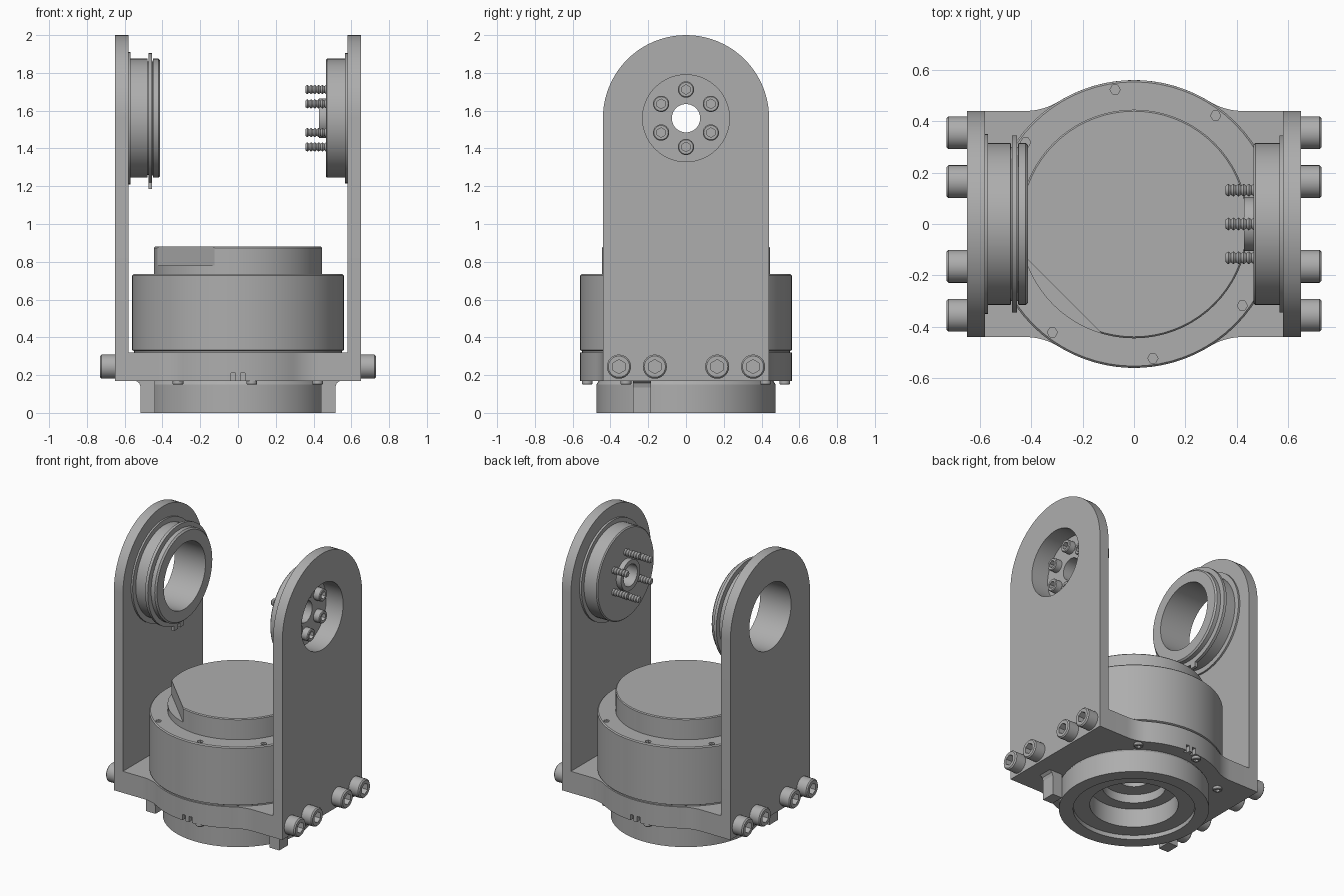
import bpy, bmesh
from math import sin, cos, pi, radians, atan2, sqrt
from mathutils import Matrix, Vector

cube = bpy.data.objects.get("Cube")
if cube:
    bpy.data.objects.remove(cube)

grey = bpy.data.materials.new("machined grey")
grey.use_nodes = True
grey.diffuse_color = (0.42, 0.42, 0.42, 1)
grey.node_tree.nodes["Principled BSDF"].inputs["Base Color"].default_value = (0.42, 0.42, 0.42, 1)

PIVOT = 1.56   # height of the tilt axis
PLATE_IN, PLATE_OUT = 0.58, 0.65
HALF = 0.44


def finish(bm, name):
    bmesh.ops.recalc_face_normals(bm, faces=bm.faces)
    mesh = bpy.data.meshes.new(name)
    bm.to_mesh(mesh)
    bm.free()
    mesh.materials.append(grey)
    obj = bpy.data.objects.new(name, mesh)
    bpy.context.collection.objects.link(obj)
    return obj


def activate(obj):
    bpy.ops.object.select_all(action='DESELECT')
    obj.select_set(True)
    bpy.context.view_layer.objects.active = obj


def smooth(obj):
    activate(obj)
    bpy.ops.object.shade_smooth_by_angle(angle=radians(30))
    return obj


def lathe(name, profile, place=Matrix(), segs=64, closed=False):
    """Revolve (radius, height) pairs; a third item makes that ring hexagonal."""
    bm = bmesh.new()
    rings = []
    for point in profile:
        ring = []
        for i in range(segs):
            a = 2 * pi * i / segs
            r = point[0]
            if len(point) > 2:
                r *= cos(pi / 6) / cos(a % (pi / 3) - pi / 6)
            ring.append(bm.verts.new(place @ Vector((r * cos(a), r * sin(a), point[1]))))
        rings.append(ring)
    pairs = list(zip(rings, rings[1:]))
    if closed:
        pairs.append((rings[-1], rings[0]))
    else:
        bm.faces.new(rings[0])
        bm.faces.new(rings[-1])
    for lo, hi in pairs:
        for i in range(segs):
            j = (i + 1) % segs
            bm.faces.new((lo[i], lo[j], hi[j], hi[i]))
    return smooth(finish(bm, name))


def prism(name, outline, depth, place=Matrix()):
    """Extrude a 2D outline from z = 0 to z = depth, then place it."""
    bm = bmesh.new()
    low = [bm.verts.new(place @ Vector((x, y, 0))) for x, y in outline]
    high = [bm.verts.new(place @ Vector((x, y, depth))) for x, y in outline]
    bm.faces.new(low)
    bm.faces.new(high)
    for i in range(len(low)):
        j = (i + 1) % len(low)
        bm.faces.new((low[i], low[j], high[j], high[i]))
    return finish(bm, name)


def box(name, x, y, z):
    return prism(name, [(x[0], y[0]), (x[1], y[0]), (x[1], y[1]), (x[0], y[1])],
                 z[1] - z[0], Matrix.Translation((0, 0, z[0])))


def cut(obj, cutter):
    mod = obj.modifiers.new("cut", 'BOOLEAN')
    mod.operation, mod.solver, mod.object = 'DIFFERENCE', 'EXACT', cutter
    activate(obj)
    bpy.ops.object.modifier_apply(modifier=mod.name)
    bpy.data.objects.remove(cutter)


def outward(side, y=0, z=0):
    """Placement whose local z runs along +x or -x."""
    return Matrix.Translation((0, y, z)) @ Matrix.Rotation(side * pi / 2, 4, 'Y')


def arc(cx, cy, r, a0, a1, n):
    return [(cx + r * cos(a0 + (a1 - a0) * i / n), cy + r * sin(a0 + (a1 - a0) * i / n))
            for i in range(n + 1)]


def cap_screw(name, r, low, high, place):
    socket, floor = r * 0.58, high - (high - low) * 0.6
    lathe(name, [(r, low), (r, high - r * 0.12), (r * 0.88, high),
                 (socket, high, 6), (socket, floor, 6)], place, 24)


# Base plate: a rectangle blended into a disc by concave fillets
R, F = 0.56, 0.25
yc = HALF + F
xc = sqrt((R + F) ** 2 - yc ** 2)
a = atan2(yc, xc)
quarter = [(PLATE_IN, HALF)] + arc(xc, yc, F, -pi / 2, a - pi, 8) + arc(0, 0, R, a, pi / 2, 14)[1:]
half = quarter + [(-x, y) for x, y in reversed(quarter[:-1])]
outline = half + [(-x, -y) for x, y in half]
base = prism("base_plate", outline, 0.15, Matrix.Translation((0, 0, 0.17)))
cut(base, lathe("cutter", [(0.45, 0), (0.45, 0.5)]))
for y in (-R, R):
    for x in (-0.025, 0.025):
        cut(base, box("cutter", (x - 0.012, x + 0.012), (y - 0.03, y + 0.03), (0.16, 0.21)))
smooth(base)

# Lower bearing housing, stepped bore open at the bottom
lathe("lower_housing", [
    (0.03, 0.3), (0.1, 0.3), (0.1, 0.22), (0.2, 0.22), (0.2, 0.16), (0.28, 0.16),
    (0.28, 0.03), (0.385, 0.03), (0.385, 0), (0.475, 0), (0.475, 0.15),
    (0.46, 0.172), (0.449, 0.172), (0.449, 0.318), (0.03, 0.318)])

# Motor body, with its raised cap and clipped corner
body = lathe("motor_body", [(0.55, 0.315), (0.55, 0.327), (0.56, 0.332), (0.56, 0.728),
                            (0.553, 0.735), (0.03, 0.735)], segs=72)
SCREW_ANGLES = [radians(d + k) for d in (53, 98, 143) for k in (0, 180)]
for t in SCREW_ANGLES:
    spot = Matrix.Translation((0.528 * cos(t), 0.528 * sin(t), 0))
    cut(body, lathe("cutter", [(0.02, 0.7), (0.02, 0.8)], spot, 6))
    cap_screw("underside_screw", 0.028, -0.18, -0.15, spot @ Matrix.Rotation(pi, 4, 'X'))
smooth(body)
cap = lathe("motor_cap", [(0.445, 0.73), (0.445, 0.874), (0.439, 0.88), (0.03, 0.88)], segs=72)
corner = Matrix.Rotation(radians(-135), 4, 'Z') @ Matrix.Translation((0, 0, 0.78))
cut(cap, prism("cutter", [(0.39, -0.4), (0.6, -0.4), (0.6, 0.4), (0.39, 0.4)], 0.2, corner))
smooth(cap)

for side, label in ((1, "left"), (-1, "right")):
    # Upright arm with a round top and a bore
    shape = [(-HALF, 0.17), (HALF, 0.17)] + arc(0, PIVOT, HALF, 0, pi, 40)
    stand = Matrix(((0, 0, side, side * PLATE_IN), (1, 0, 0, 0), (0, 1, 0, 0), (0, 0, 0, 1)))
    arm = prism(label + "_arm", shape, PLATE_OUT - PLATE_IN, stand)
    axis = outward(side, z=PIVOT)
    cut(arm, lathe("cutter", [(0.23, 0.5), (0.23, 0.8)], axis))
    smooth(arm)

    # Arm mounting bolts
    for y in (-0.355, -0.165, 0.165, 0.355):
        cap_screw(label + "_arm_bolt", 0.064, PLATE_OUT - 0.005, 0.73, outward(side, y, 0.245))

    # Locating lug beside the lower housing
    lug = [(0.44, 0), (0.515, 0), (0.515, 0.135), (0.522, 0.157), (0.54, 0.17), (0.44, 0.17)]
    prism(label + "_lug", [(side * x, z) for x, z in lug], 0.095,
          Matrix.Translation((0, -0.185, 0)) @ Matrix.Rotation(pi / 2, 4, 'X'))

# Hollow bearing drum on the right arm, with a retaining ring
axis = outward(-1, z=PIVOT)
lathe("right_drum", [(0.23, 0.58), (0.35, 0.58), (0.35, 0.568), (0.315, 0.568), (0.315, 0.48),
                     (0.3, 0.478), (0.3, 0.452), (0.315, 0.45), (0.315, 0.422),
                     (0.305, 0.412), (0.23, 0.412)], axis, closed=True)
lathe("retaining_ring", [(0.29, 0.475), (0.345, 0.475), (0.345, 0.455), (0.29, 0.455)],
      axis, closed=True)
for y in (-0.035, 0.035):
    box("ring_ear", (-0.475, -0.455), (y - 0.022, y + 0.022), (1.185, 1.24))

# Drive flange on the left arm: recessed outside, bossed inside
axis = outward(1, z=PIVOT)
lathe("left_flange", [(0.23, 0.58), (0.345, 0.58), (0.345, 0.566), (0.315, 0.566),
                      (0.315, 0.472), (0.308, 0.465), (0.105, 0.465), (0.105, 0.428),
                      (0.075, 0.428), (0.075, 0.52), (0.23, 0.52)], axis, closed=True)
for i in range(6):
    t = pi / 2 + i * pi / 3
    spot = outward(1, 0.152 * cos(t), PIVOT + 0.152 * sin(t))
    cap_screw("flange_bolt", 0.043, 0.515, 0.568, spot)
    thread = [(0.025 if k % 2 else 0.017, 0.357 + 0.01 * k) for k in range(12)]
    lathe("flange_bolt_thread", thread, spot, 12)
